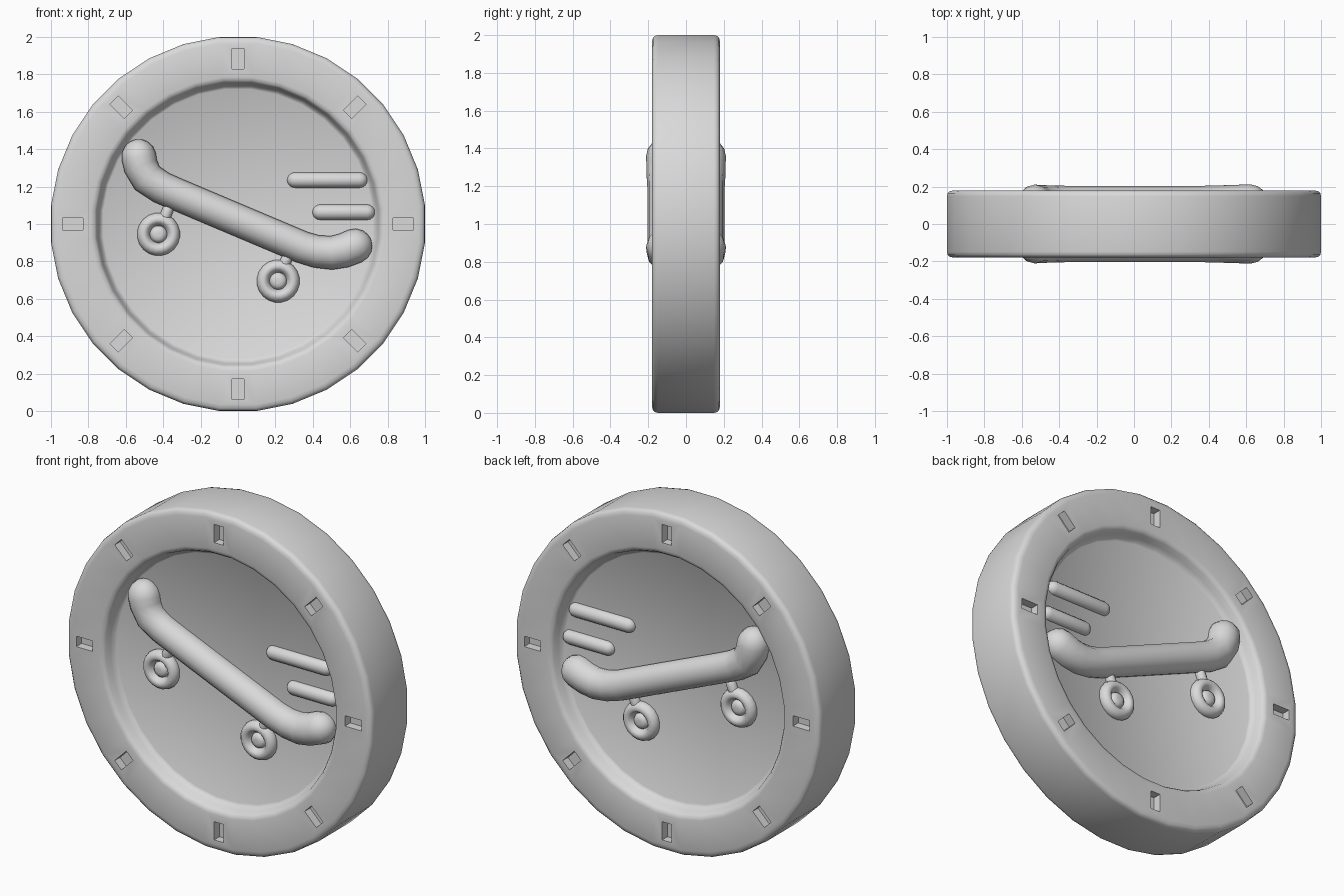
import bpy, bmesh, math
from mathutils import Vector, Matrix

if "Cube" in bpy.data.objects:
    bpy.data.objects.remove(bpy.data.objects["Cube"])

grey = bpy.data.materials.new("plain_grey")
grey.diffuse_color = (0.7, 0.7, 0.7, 1)
grey.use_nodes = True
grey.node_tree.nodes["Principled BSDF"].inputs["Base Color"].default_value = grey.diffuse_color


def finish(name, bm, angle=40):
    bmesh.ops.recalc_face_normals(bm, faces=bm.faces)
    me = bpy.data.meshes.new(name)
    bm.to_mesh(me)
    bm.free()
    ob = bpy.data.objects.new(name, me)
    bpy.context.collection.objects.link(ob)
    me.materials.append(grey)
    smooth(ob, angle)
    return ob


def smooth(ob, angle):
    bpy.ops.object.select_all(action='DESELECT')
    ob.select_set(True)
    bpy.context.view_layer.objects.active = ob
    bpy.ops.object.shade_smooth_by_angle(angle=math.radians(angle))


def skin(bm, rings):
    """Bridge a list of equal vertex rings and cap both ends."""
    loops = [[bm.verts.new(p) for p in r] for r in rings]
    n = len(loops[0])
    for a, b in zip(loops, loops[1:]):
        for i in range(n):
            j = (i + 1) % n
            bm.faces.new((a[i], a[j], b[j], b[i]))
    bm.faces.new(loops[0])
    bm.faces.new(loops[-1][::-1])


def lathe(name, profile, n, cx=0, cz=0, angle=40):
    """Turn (radius, y) points around a y axis through (cx, cz)."""
    bm = bmesh.new()
    rings = []
    for r, y in profile:
        rings.append([(cx + r * math.cos(math.tau * (i + .5) / n), y,
                       cz + r * math.sin(math.tau * (i + .5) / n)) for i in range(n)])
    skin(bm, rings)
    return finish(name, bm, angle)


def tube(name, path, y, n=12, angle=60):
    """Round-ended tube along (x, z, radius) points in a plane of constant y."""
    first, last = path[0], path[-1]
    d0 = (Vector(first[:2]) - Vector(path[1][:2])).normalized()
    d1 = (Vector(last[:2]) - Vector(path[-2][:2])).normalized()

    def cap(p, d):
        out = []
        for deg in (25, 50, 70, 85):
            t = math.radians(deg)
            q = Vector(p[:2]) + d * p[2] * math.sin(t)
            out.append((q.x, q.y, p[2] * math.cos(t)))
        return out
    pts = cap(first, d0)[::-1] + list(path) + cap(last, d1)
    bm = bmesh.new()
    rings = []
    for i, (x, z, r) in enumerate(pts):
        a, b = pts[max(i - 1, 0)], pts[min(i + 1, len(pts) - 1)]
        t = Vector((b[0] - a[0], 0, b[1] - a[1])).normalized()
        side = Vector((-t.z, 0, t.x))
        rings.append([Vector((x, y, z)) + r * (side * math.cos(math.tau * k / n)
                      + Vector((0, math.sin(math.tau * k / n), 0))) for k in range(n)])
    skin(bm, rings)
    return finish(name, bm, angle)


# Coin: round-edged disc with a sunken floor on both faces
k = 1 / math.cos(math.pi / 32)
half = [(.72, -.10), (.733, -.108), (.745, -.13), (.755, -.16), (.765, -.174), (.785, -.18),
        (.965, -.18), (.985, -.175), (.996, -.165), (1, -.148)]
half = [(r * k, y) for r, y in half]
coin = lathe("coin", half + [(r, -y) for r, y in half[::-1]], 32, 0, 1)

# Eight notches sunk into the rim on each face
bm = bmesh.new()
for i in range(8):
    for s in (-1, 1):
        m = (Matrix.Translation((0, 0, 1)) @ Matrix.Rotation(math.tau * i / 8, 4, 'Y')
             @ Matrix.Translation((0, s * .18, .883)) @ Matrix.Diagonal((.062, .1, .108, 1)))
        bmesh.ops.create_cube(bm, size=1, matrix=m)
cutter = finish("notch_cutter", bm)
cutter.hide_render = True
mod = coin.modifiers.new("notches", 'BOOLEAN')
mod.operation = 'DIFFERENCE'
mod.solver = 'EXACT'
mod.object = cutter
bpy.context.view_layer.objects.active = coin
bpy.ops.object.modifier_apply(modifier=mod.name)
bpy.data.objects.remove(cutter)
smooth(coin, 40)

board = [(-.53, 1.36, .093), (-.52, 1.31, .092), (-.485, 1.245, .09), (-.41, 1.195, .087),
         (-.33, 1.16, .086), (.34, .877, .086), (.42, .853, .087), (.50, .846, .09),
         (.565, .858, .092), (.625, .882, .093)]
wheel = [(.012, .136), (.03, .134), (.042, .122), (.046, .112), (.052, .125), (.064, .142),
         (.078, .148), (.096, .143), (.11, .127), (.115, .108), (.11, .088), (.09, .07)]

# The same relief on the front and back face
for s, side in ((-1, "front"), (1, "back")):
    tube("board_" + side, board, s * .118)
    for num, (x, z, ax, az) in enumerate([(-.425, .945, -.375, 1.075), (.215, .695, .265, .825)], 1):
        lathe(f"wheel_{num}_{side}", [(r, s * y) for r, y in wheel], 20, x, z, 60)
        tube(f"axle_{num}_{side}", [(x + .03, z + .08, .03), (ax, az, .03)], s * .11, 10)
    tube("speed_line_upper_" + side, [(.305, 1.235, .042), (.65, 1.235, .042)], s * .098)
    tube("speed_line_lower_" + side, [(.44, 1.063, .042), (.69, 1.063, .042)], s * .098)
